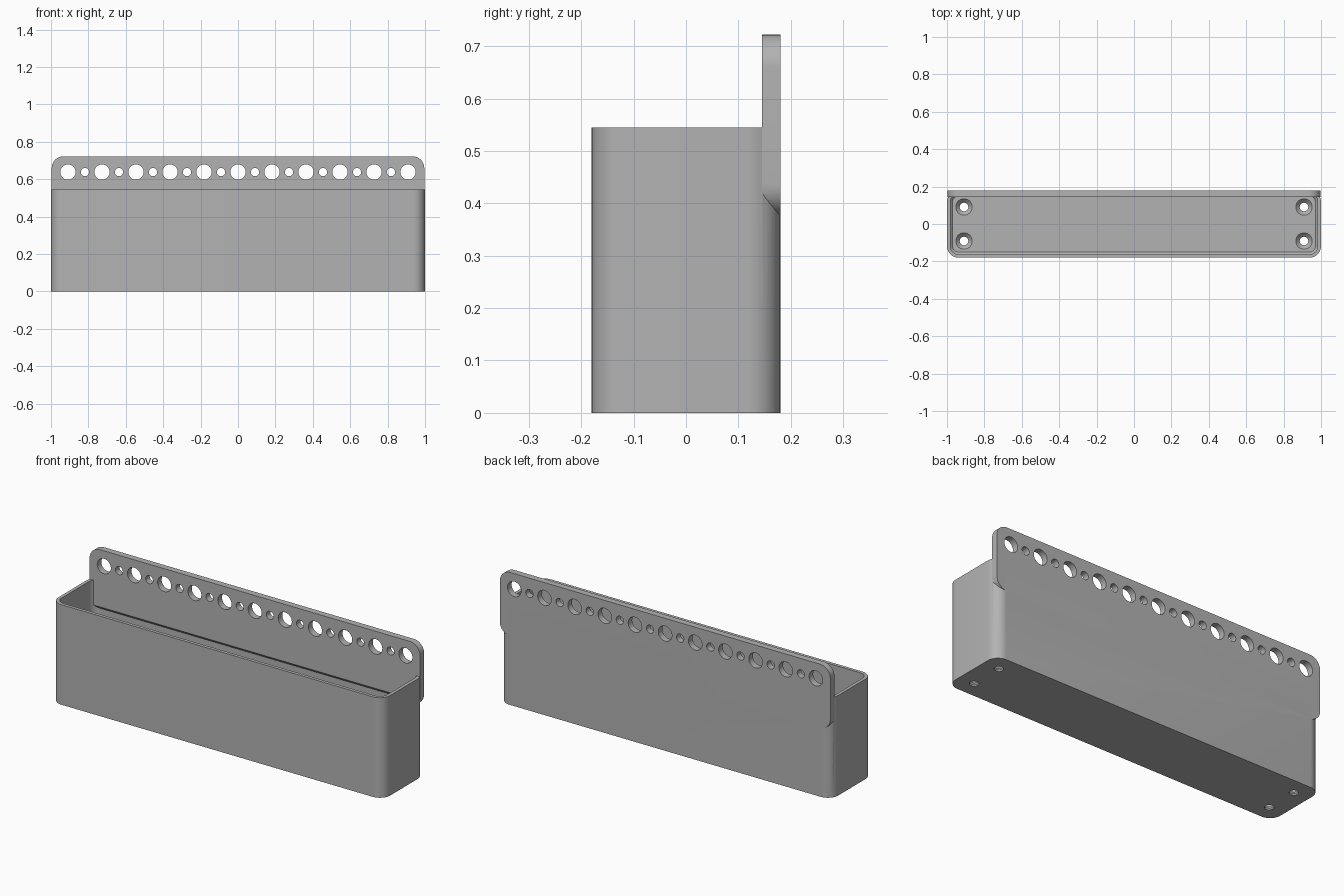
import bpy, bmesh, math
from mathutils import Vector

cube = bpy.data.objects.get("Cube")
if cube:
    bpy.data.objects.remove(cube, do_unlink=True)

grey = bpy.data.materials.new("plain grey")
grey.use_nodes = True
GREY = (0.45, 0.45, 0.45, 1)
grey.diffuse_color = GREY
grey.node_tree.nodes["Principled BSDF"].inputs["Base Color"].default_value = GREY


def rounded_rect(hw, hh, r, steps=10):
    pts = []
    for k, (sx, sy) in enumerate([(1, 1), (-1, 1), (-1, -1), (1, -1)]):
        for i in range(steps + 1):
            a = math.pi / 2 * (k + i / steps)
            pts.append((sx * (hw - r) + r * math.cos(a), sy * (hh - r) + r * math.sin(a)))
    return pts


def circle(r, n=32):
    return [(r * math.cos(2 * math.pi * i / n), r * math.sin(2 * math.pi * i / n)) for i in range(n)]


def loft(name, rings):
    """Closed solid through rings of equal point count."""
    bm = bmesh.new()
    loops = [[bm.verts.new(Vector(p)) for p in ring] for ring in rings]
    n = len(loops[0])
    for a, b in zip(loops, loops[1:]):
        for i in range(n):
            j = (i + 1) % n
            bm.faces.new((a[i], a[j], b[j], b[i]))
    bm.faces.new(loops[0][::-1])
    bm.faces.new(loops[-1])
    bmesh.ops.recalc_face_normals(bm, faces=bm.faces)
    mesh = bpy.data.meshes.new(name)
    bm.to_mesh(mesh)
    bm.free()
    mesh.materials.append(grey)
    obj = bpy.data.objects.new(name, mesh)
    bpy.context.collection.objects.link(obj)
    return obj


def at_z(pts, z, x=0, y=0):
    return [(px + x, py + y, z) for px, py in pts]


def at_y(pts, y, x=0, z=0):
    return [(px + x, y, pz + z) for px, pz in pts]


def boolean(target, tool, operation):
    """Apply a boolean and remove its tool."""
    tool.hide_render = True
    mod = target.modifiers.new("cut", "BOOLEAN")
    mod.operation, mod.object, mod.solver = operation, tool, "EXACT"
    bpy.context.view_layer.objects.active = target
    bpy.ops.object.modifier_apply(modifier=mod.name)
    bpy.data.objects.remove(tool, do_unlink=True)


HALF_Y, RIM, TOP = 0.18, 0.545, 0.722
WALL, FLOOR, R = 0.018, 0.03, 0.062
PLATE_FRONT, PLATE_BOTTOM = 0.145, 0.375

# Outer shell of the bin
body = loft("hanging_bin", [at_z(rounded_rect(1, HALF_Y, R), z) for z in (0, RIM)])

# Perforated hanging plate along the back
mid, half = (TOP + PLATE_BOTTOM) / 2, (TOP - PLATE_BOTTOM) / 2
plate = loft("back_plate", [at_y(rounded_rect(0.996, half, R), y, z=mid)
                            for y in (PLATE_FRONT, HALF_Y)])
boolean(body, plate, "UNION")

# Cavity, stopping short of the plate with a sloped step beneath it
ix, iy, ir = 1 - WALL, HALF_Y - WALL, R - WALL
cavity = loft("cavity", [at_z(rounded_rect(ix - 0.012, iy - 0.012, ir - 0.012), FLOOR),
                         at_z(rounded_rect(ix, iy, ir), FLOOR + 0.012),
                         at_z(rounded_rect(ix, iy, ir), 0.9)])
step = PLATE_BOTTOM + HALF_Y - PLATE_FRONT
profile = [(PLATE_FRONT, step), (PLATE_FRONT, 1), (0.3, 1), (0.3, step - 0.3 + PLATE_FRONT)]
keep = loft("plate_keep", [[(x, y, z) for y, z in profile] for x in (-1.2, 1.2)])
boolean(cavity, keep, "DIFFERENCE")
boolean(body, cavity, "DIFFERENCE")

# Row of alternating large and small holes in the plate
PITCH = 0.0909
for i in range(-10, 11):
    ring = circle(0.041 if i % 2 == 0 else 0.022)
    hole = loft("plate_hole", [at_y(ring, y, i * PITCH, 0.638) for y in (0.1, 0.3)])
    boolean(body, hole, "DIFFERENCE")

# Countersunk screw holes in the floor
for sx in (-1, 1):
    for sy in (-1, 1):
        sections = [(0.023, -0.1), (0.023, 0.008), (0.044, FLOOR), (0.044, FLOOR + 0.05)]
        screw = loft("screw_hole", [at_z(circle(r), z, sx * 10 * PITCH, sy * PITCH)
                                    for r, z in sections])
        boolean(body, screw, "DIFFERENCE")

bpy.ops.object.select_all(action="DESELECT")
body.select_set(True)
bpy.context.view_layer.objects.active = body
bpy.ops.object.shade_smooth_by_angle(angle=math.radians(30))
